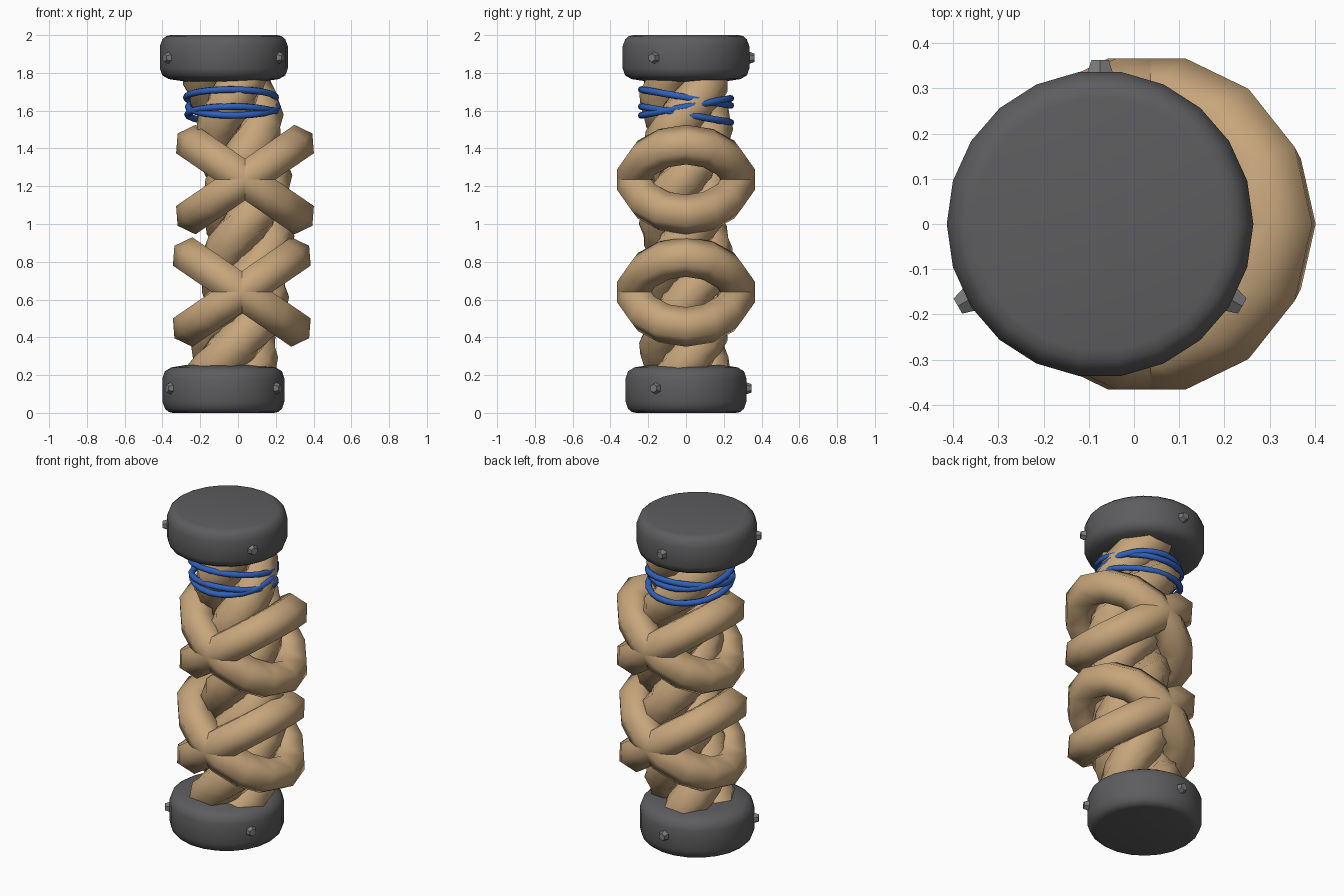
import bpy, bmesh, math
from mathutils import Vector
from math import sin, cos, pi, tau, radians

if "Cube" in bpy.data.objects:
    bpy.data.objects.remove(bpy.data.objects["Cube"])


def material(name, rgb):
    m = bpy.data.materials.new(name)
    m.diffuse_color = (*rgb, 1)
    m.use_nodes = True
    m.node_tree.nodes["Principled BSDF"].inputs["Base Color"].default_value = m.diffuse_color
    return m


ROPE = material("rope_tan", (0.57, 0.38, 0.20))
IRON = material("dark_grey", (0.11, 0.11, 0.115))
STEEL = material("bolt_grey", (0.2, 0.2, 0.2))
BLUE = material("cord_blue", (0.03, 0.12, 0.50))


def finish(name, bm, mat, smooth=None):
    bmesh.ops.recalc_face_normals(bm, faces=bm.faces)
    me = bpy.data.meshes.new(name)
    bm.to_mesh(me)
    bm.free()
    ob = bpy.data.objects.new(name, me)
    bpy.context.collection.objects.link(ob)
    me.materials.append(mat)
    if smooth:
        bpy.ops.object.select_all(action='DESELECT')
        ob.select_set(True)
        bpy.context.view_layer.objects.active = ob
        bpy.ops.object.shade_smooth_by_angle(angle=radians(smooth))
    return ob


def axis_x(z):
    # the whole bundle bows gently towards +x
    return -0.075 + 0.125 * sin(pi * min(max((z - 0.1) / 1.8, 0), 1))


def tube(name, path, outs, r, sides, mat, closed):
    # sweep a polygon along a path; outs gives the outward direction per point
    bm = bmesh.new()
    n = len(path)
    rings = []
    for i, p in enumerate(path):
        if closed:
            t = path[(i + 1) % n] - path[i - 1]
        else:
            t = path[min(i + 1, n - 1)] - path[max(i - 1, 0)]
        t.normalize()
        u = (outs[i] - t * outs[i].dot(t)).normalized()
        v = t.cross(u)
        rings.append([bm.verts.new(p + r * (u * cos(tau * k / sides) + v * sin(tau * k / sides)))
                      for k in range(sides)])
    for i in range(n if closed else n - 1):
        a, b = rings[i], rings[(i + 1) % n]
        for k in range(sides):
            j = (k + 1) % sides
            bm.faces.new((a[k], a[j], b[j], b[k]))
    if not closed:
        bm.faces.new(rings[0])
        bm.faces.new(rings[-1])
    return finish(name, bm, mat, 65)


def hoop(name, c, R, rise, turn, r, segs, sides, mat):
    # circular in plan, tilted so that its height varies by +-rise
    path, outs = [], []
    for i in range(segs):
        a = tau * i / segs
        h = rise * cos(a - turn)
        path.append(Vector((c[0] + R * cos(a), R * sin(a), c[1] + h)))
        outs.append(Vector((R * cos(a), R * sin(a), h)))
    return tube(name, path, outs, r, sides, mat, True)


# twisted core of three strands
for s in range(3):
    path, outs = [], []
    for i in range(29):
        z = 0.12 + 1.76 * i / 28
        a = -pi / 2 + tau * s / 3 + tau * (z - 0.35) / 0.99
        d = Vector((cos(a), sin(a), 0))
        path.append(Vector((axis_x(z), 0, z)) + d * 0.13)
        outs.append(d)
    tube(f"core_strand_{s + 1}", path, outs, 0.12, 8, ROPE, False)

# crossed outer loops, two pairs
for label, c in (("lower", (0.02, 0.64)), ("upper", (0.037, 1.235))):
    for side, sgn in (("rising", 1), ("falling", -1)):
        hoop(f"{label}_{side}_loop", c, 0.27, 0.185 * sgn, 0, 0.105, 14, 6, ROPE)

# blue binding cord, three tilted wraps
for i, (x, z, rise) in enumerate(((-0.037, 1.67, -0.042), (-0.03, 1.58, -0.042),
                                  (-0.027, 1.62, 0.045))):
    hoop(f"binding_cord_{i + 1}", (x, z), 0.237, rise, pi / 2, 0.018, 24, 8, BLUE)


def cap(name, x, z0, z1, R, mat):
    # rounded end cap; z0 is the outer face, z1 the face towards the rope
    prof = ((0, 0), (0.83, 0), (0.90, 0.02), (0.96, 0.09), (1.0, 0.24), (1.0, 0.72),
            (0.96, 0.87), (0.86, 0.95), (0.62, 1.0), (0, 1.0))
    bm = bmesh.new()
    n = 22
    rows = []
    for f, h in prof[1:-1]:
        rows.append([bm.verts.new((x + R * f * cos(tau * k / n), R * f * sin(tau * k / n),
                                   z0 + (z1 - z0) * h)) for k in range(n)])
    for a, b in zip(rows, rows[1:]):
        for k in range(n):
            j = (k + 1) % n
            bm.faces.new((a[k], a[j], b[j], b[k]))
    bm.faces.new(rows[0])
    bm.faces.new(rows[-1])
    finish(name, bm, mat, 50)


# end caps with three bolts each
for label, x, z0, z1, R, zb in (("bottom", -0.077, 0.0, 0.253, 0.323, 0.13),
                                ("top", -0.075, 2.0, 1.755, 0.339, 1.88)):
    cap(f"{label}_cap", x, z0, z1, R, IRON)
    for i, deg in enumerate((90, 210, 330)):
        a = radians(deg)
        d = Vector((cos(a), sin(a), 0))
        bm = bmesh.new()
        bmesh.ops.create_cone(bm, cap_ends=True, segments=6, radius1=0.04, radius2=0.022, depth=0.05)
        bm.transform(d.to_track_quat('Z', 'Y').to_matrix().to_4x4())
        bmesh.ops.translate(bm, verts=bm.verts, vec=Vector((x, 0, zb)) + d * (R - 0.001))
        finish(f"{label}_bolt_{i + 1}", bm, STEEL)
